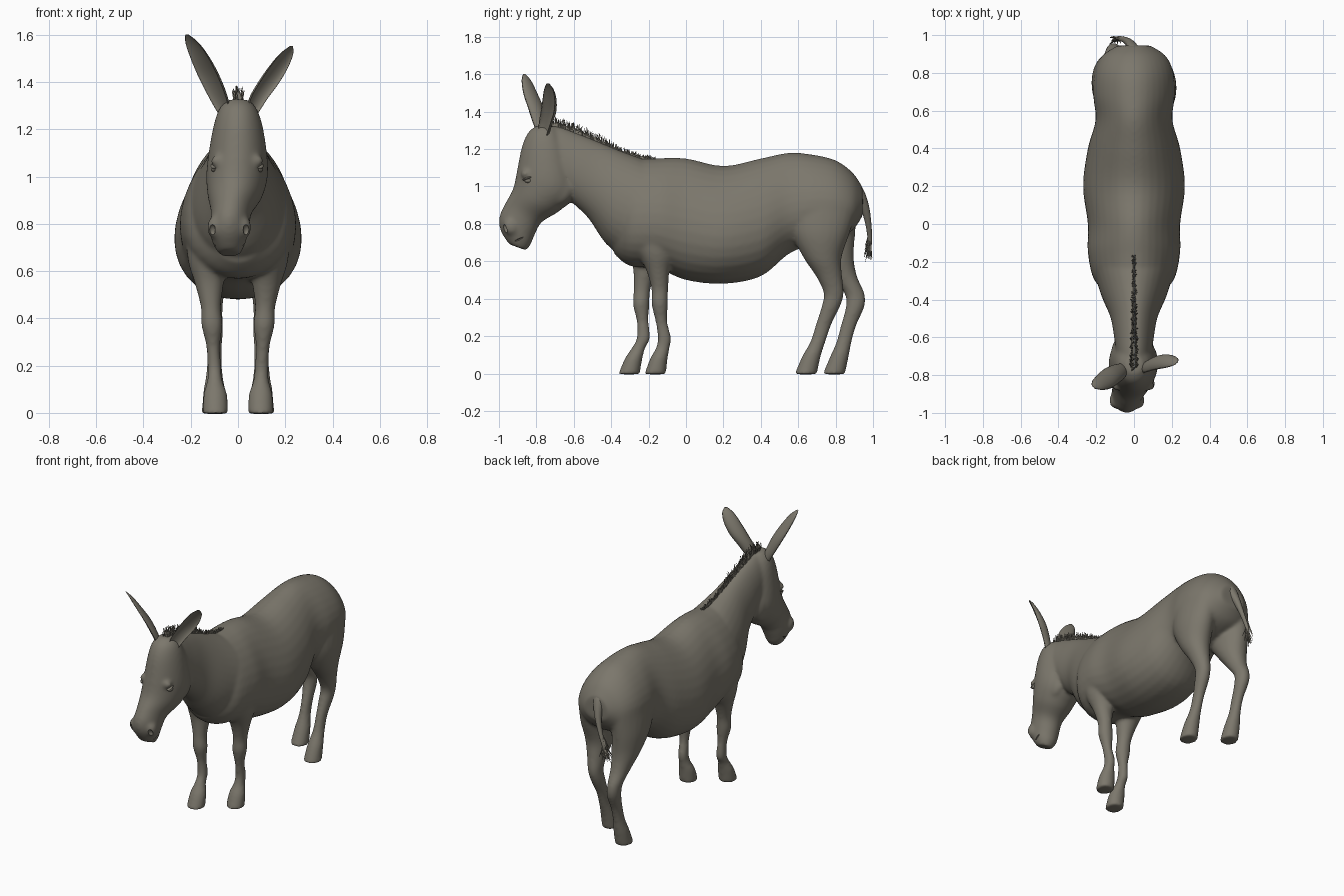
import bpy
import bmesh
import math
import random
from mathutils import Vector, Matrix

random.seed(4)
default_cube = bpy.data.objects.get("Cube")
if default_cube:
    bpy.data.objects.remove(default_cube)

# One grey-brown coat colour
coat = bpy.data.materials.new("grey_brown_coat")
coat.use_nodes = True
coat_colour = (0.20, 0.185, 0.15, 1)
coat.diffuse_color = coat_colour
coat.node_tree.nodes["Principled BSDF"].inputs["Base Color"].default_value = coat_colour


def finish(name, bm, smooth=True):
    bmesh.ops.recalc_face_normals(bm, faces=bm.faces[:])
    mesh = bpy.data.meshes.new(name)
    bm.to_mesh(mesh)
    bm.free()
    mesh.materials.append(coat)
    for face in mesh.polygons:
        face.use_smooth = smooth
    obj = bpy.data.objects.new(name, mesh)
    bpy.context.collection.objects.link(obj)
    return obj


def spline(sections, steps):
    """Catmull-Rom interpolation of section tuples."""
    points = [Vector(s) for s in sections]
    points = [points[0]] + points + [points[-1]]
    for i in range(1, len(points) - 2):
        a, b, c, d = points[i - 1:i + 3]
        for k in range(steps):
            t = k / steps
            yield (b * 2 + (c - a) * t + (a * 2 - b * 5 + c * 4 - d) * t ** 2
                   + (b * 3 - a - c * 3 + d) * t ** 3) / 2
    yield points[-1]


def loft(bm, sections, egg=0.0, cup=False, yaw=0, count=32, steps=5):
    """Sections are x, y, z, half width, half height, tilt of the ring in degrees."""
    previous = None
    turn = Matrix.Rotation(math.radians(yaw), 3, "Z")
    for x, y, z, width, height, tilt in spline(sections, steps):
        up = Vector((0, math.sin(math.radians(tilt)), math.cos(math.radians(tilt))))
        ring = []
        for k in range(count):
            angle = math.tau * k / count
            c, s = math.cos(angle), math.sin(angle)
            lift = -0.55 * s if cup and s > 0 else s
            across = Vector((width * c * (1 - egg * s), 0, 0))
            ring.append(bm.verts.new(Vector((x, y, z)) + turn @ (across + up * lift * height)))
        if previous:
            for k in range(count):
                n = (k + 1) % count
                bm.faces.new((previous[k], previous[n], ring[n], ring[k]))
        else:
            bm.faces.new(ring)
        previous = ring
    bm.faces.new(previous)


def ellipsoid(bm, centre, size, tilt=0):
    matrix = (Matrix.Translation(centre) @ Matrix.Rotation(math.radians(tilt), 4, "X")
              @ Matrix.Diagonal((*size, 1)))
    bmesh.ops.create_uvsphere(bm, u_segments=20, v_segments=12, radius=1, matrix=matrix)


def spike(bm, base, tip, radius):
    direction = tip - base
    matrix = (Matrix.Translation((base + tip) / 2)
              @ direction.to_track_quat("Z", "Y").to_matrix().to_4x4())
    bmesh.ops.create_cone(bm, segments=4, radius1=radius, radius2=radius / 6,
                          depth=direction.length, cap_ends=True, matrix=matrix)


body = bmesh.new()

# Torso: y, centre z, half height, half width
torso = [(-.385, .80, .16, .11), (-.3, .85, .275, .205), (-.15, .855, .295, .24),
         (0, .825, .325, .24), (.2, .795, .315, .265), (.4, .835, .315, .24),
         (.55, .91, .27, .2), (.68, .93, .24, .212), (.8, .93, .21, .205),
         (.89, .92, .155, .165), (.945, .92, .075, .085)]
loft(body, [(0, y, z, w, h, 0) for y, z, h, w in torso], egg=.2)

# Neck
loft(body, [(0, -.2, .855, .225, .28, 0), (0, -.365, .925, .175, .26, 8),
            (0, -.485, 1.03, .125, .205, 10), (0, -.595, 1.1, .105, .185, 5),
            (0, -.7, 1.165, .09, .16, 0), (0, -.78, 1.2, .07, .1, 0)], egg=.12)

# Head, turned slightly to its right
loft(body, [(0, -.745, 1.325, .045, .045, -85), (0, -.75, 1.28, .083, .09, -80),
            (0, -.745, 1.185, .11, .135, -74), (-.003, -.745, 1.03, .13, .17, -67),
            (-.012, -.8, .93, .117, .138, -64), (-.027, -.868, .86, .088, .11, -63),
            (-.036, -.903, .79, .082, .106, -63), (-.038, -.911, .73, .072, .09, -65),
            (-.035, -.9, .675, .045, .05, -70)], egg=.06)
for side in (-1, 1):
    ellipsoid(body, (side * .078 - .004, -.858, 1.066), (.034, .026, .026))
    ellipsoid(body, (side * .07 - .006, -.69, 1.0), (.045, .09, .1))
    ellipsoid(body, (side * .058 - .037, -.935, .785), (.036, .042, .05), 25)

# Legs: z, x, half width, half depth; each leg has its own stance along y
fore_profile = [(.8, .14, .085, .14), (.65, .13, .083, .1), (.55, .122, .062, .062),
                (.45, .115, .043, .045), (.37, .11, .045, .044), (.28, .105, .029, .032),
                (.19, .1, .03, .036), (.135, .098, .033, .037), (.08, .096, .05, .047),
                (-.004, .096, .055, .058)]
hind_profile = [(.9, .115, .1, .19), (.75, .125, .1, .155), (.62, .12, .085, .102),
                (.52, .115, .06, .07), (.43, .11, .044, .054), (.36, .105, .041, .05),
                (.26, .1, .032, .042), (.17, .1, .034, .041), (.09, .1, .047, .05),
                (-.004, .1, .054, .06)]
stances = [
    (-1, fore_profile, (-.18, -.2, -.22, -.235, -.24, -.232, -.228, -.255, -.28, -.305)),
    (1, fore_profile, (-.18, -.16, -.15, -.14, -.14, -.132, -.115, -.125, -.145, -.165)),
    (1, hind_profile, (.73, .72, .73, .765, .79, .775, .735, .705, .67, .64)),
    (-1, hind_profile, (.73, .75, .795, .845, .9, .905, .87, .845, .82, .79))]
for side, profile, stance in stances:
    loft(body, [(side * x, y, z, w, d, 90) for (z, x, w, d), y in zip(profile, stance)],
         count=24)

# Fuse the body into one soft skin
body = finish("body", body)
fuse = body.modifiers.new("fuse", "REMESH")
fuse.mode = "VOXEL"
fuse.voxel_size = .0095
fuse.use_smooth_shade = True
soften = body.modifiers.new("soften", "SMOOTH")
soften.factor = .5
soften.iterations = 12

# Nostrils and corners of the mouth carved into the muzzle
cutter = bmesh.new()
for side in (-1, 1):
    ellipsoid(cutter, (side * .072 - .037, -.968, .775), (.014, .014, .024), 25)
    ellipsoid(cutter, (side * .076 - .037, -.905, .712), (.02, .045, .005), 25)
cutter = finish("muzzle_cutter", cutter)
cutter.hide_render = True
cutter.hide_set(True)
carve = body.modifiers.new("carve", "BOOLEAN")
carve.operation = "DIFFERENCE"
carve.object = cutter
bpy.context.view_layer.objects.active = body
for modifier in ("fuse", "soften", "carve"):
    bpy.ops.object.modifier_apply(modifier=modifier)
bpy.data.objects.remove(cutter)
bpy.context.view_layer.objects.active = body
body.select_set(True)
bpy.ops.object.shade_smooth_by_angle(angle=math.radians(50))

# Eyes with lids
for side, label in ((-1, "right"), (1, "left")):
    eye = bmesh.new()
    ellipsoid(eye, (side * .097 - .004, -.843, 1.032), (.013, .022, .013))
    ellipsoid(eye, (side * .098 - .004, -.845, 1.045), (.014, .03, .007), 20)
    finish(label + "_eye", eye)

# Cupped ears opening outwards: x, y, z, half width, half depth
ears = [
    ("right_ear", -40, [(-.055, -.765, 1.25, .025, .03), (-.085, -.785, 1.33, .046, .04),
                        (-.125, -.81, 1.42, .054, .044), (-.162, -.838, 1.5, .05, .036),
                        (-.195, -.856, 1.565, .035, .022), (-.217, -.866, 1.602, .008, .006)]),
    ("left_ear", 40, [(.055, -.77, 1.25, .025, .03), (.09, -.758, 1.33, .046, .04),
                      (.135, -.742, 1.4, .054, .044), (.175, -.735, 1.465, .05, .036),
                      (.207, -.736, 1.52, .035, .022), (.226, -.74, 1.552, .008, .006)])]
for label, yaw, sections in ears:
    ear = bmesh.new()
    loft(ear, [(*section, -90) for section in sections], cup=True, yaw=yaw, count=28, steps=6)
    finish(label, ear)

# Mane: a low crest with ragged upright hair, tapering to the withers
crest = [Vector(p) for p in ((0, -.76, 1.325), (0, -.62, 1.29), (0, -.48, 1.235),
                             (0, -.34, 1.175), (0, -.17, 1.135))]
line = list(spline(crest, 40))
mane = bmesh.new()
loft(mane, [(0, p.y, p.z, .016 - .003 * i, .034 - .006 * i, 0)
            for i, p in enumerate(crest)], count=10)
for i, p in enumerate(line):
    fade = 1.1 - i / len(line)
    for strand in range(2):
        base = p + Vector((random.uniform(-.016, .016) * fade, random.uniform(-.01, .01), .005))
        lean = Vector((random.uniform(-.014, .014), random.uniform(-.015, .015),
                       random.uniform(.025, .06) * min(1, fade + .2)))
        spike(mane, base, base + lean, .0045)
finish("mane", mane, smooth=False)

# Tail: tapered dock flowing out of the rump, then a tuft of hair
tail = bmesh.new()
loft(tail, [(0, .86, 1.02, .05, .04, 45), (-.005, .915, .97, .04, .036, 55),
            (-.022, .955, .89, .024, .024, 75), (-.05, .975, .8, .015, .016, 85),
            (-.08, .983, .72, .012, .012, 90), (-.092, .982, .67, .008, .008, 90)],
     count=16)
finish("tail", tail)
tuft = bmesh.new()
for strand in range(40):
    start = Vector((-.085, .984, random.uniform(.68, .76)))
    spread = Vector((random.uniform(-.045, .03), random.uniform(-.035, .012),
                     -random.uniform(.06, .1)))
    spike(tuft, start, start + spread, .006)
finish("tail_tuft", tuft, smooth=False)
